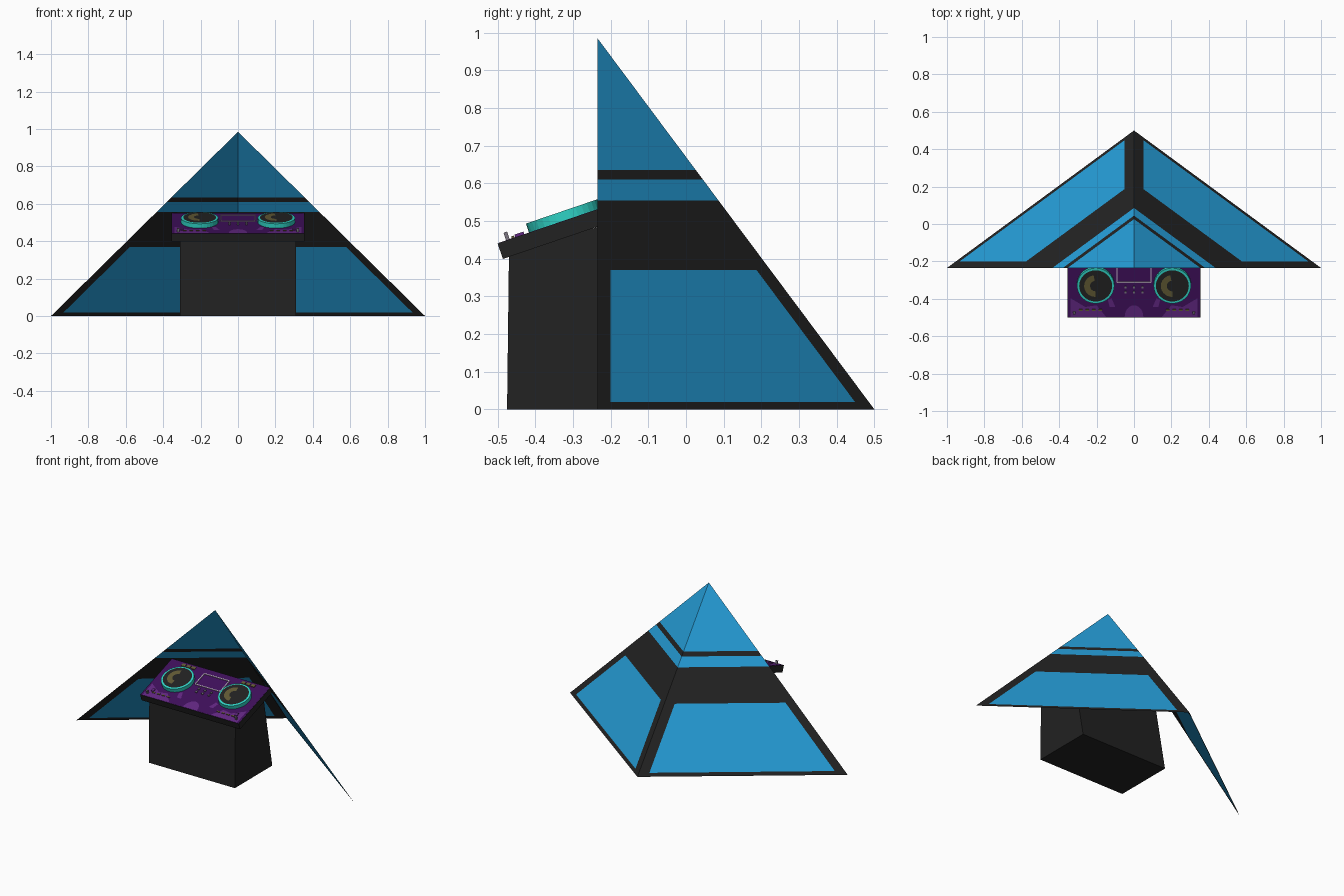
import bpy, bmesh, math
from mathutils import Matrix, Vector

if "Cube" in bpy.data.objects:
    bpy.data.objects.remove(bpy.data.objects["Cube"])


def material(name, r, g, b):
    m = bpy.data.materials.new(name)
    m.use_nodes = True
    m.diffuse_color = (r, g, b, 1)
    m.node_tree.nodes["Principled BSDF"].inputs["Base Color"].default_value = (r, g, b, 1)
    return m


BLACK = material("charcoal", .016, .016, .016)
BLUE = material("panel blue", .018, .33, .67)
PURPLE = material("deep purple", .05, .005, .105)
VIOLET = material("violet", .12, .02, .22)
TURQ = material("turquoise", .03, .66, .57)
OLIVE = material("olive", .12, .1, .035)
PALE = material("pale lilac", .6, .5, .65)
GREY = material("grey", .2, .18, .22)

# Tilted frame of the console: x across, y up the slope, z off the surface
DECK = Matrix.Translation((0, -.5, .44)) @ Matrix.Rotation(math.radians(18.8), 4, 'X')


def finish(name, bm, mats, matrix=None):
    bmesh.ops.recalc_face_normals(bm, faces=bm.faces)
    if matrix:
        bm.transform(matrix)
    mesh = bpy.data.meshes.new(name)
    bm.to_mesh(mesh)
    bm.free()
    for m in mats:
        mesh.materials.append(m)
    ob = bpy.data.objects.new(name, mesh)
    bpy.context.collection.objects.link(ob)
    return ob


def deck_box(name, x, y, z, mat):
    """Box on the console, each argument a (low, high) range."""
    bm = bmesh.new()
    bmesh.ops.create_cube(bm, size=1)
    for v in bm.verts:
        v.co = [r[0] if c < 0 else r[1] for c, r in zip(v.co, (x, y, z))]
    return finish(name, bm, [mat], DECK)


def deck_patch(name, points, mat, z=.002):
    """Thin painted plate on the console."""
    bm = bmesh.new()
    bm.faces.new([bm.verts.new((x, y, z)) for x, y in points])
    return finish(name, bm, [mat], DECK)


# Pyramid canopy: two sloping sheets, open at the front, cut into colour bands
FRONT, TOP = -.235, .985
PANEL_Z, STRIPES = (.02, .37), (.555, .61, .635)
bm = bmesh.new()
apex, back = bm.verts.new((0, FRONT, TOP)), bm.verts.new((0, .5, 0))
left, right = bm.verts.new((1, FRONT, 0)), bm.verts.new((-1, FRONT, 0))
bm.faces.new((apex, left, back))
bm.faces.new((apex, back, right))
cuts = [((0, 0, z), (0, 0, 1)) for z in PANEL_Z + STRIPES]
cuts += [((x, 0, 0), (1, 0, 0)) for x in (-.05, .05)] + [((0, -.2, 0), (0, 1, 0))]
for co, no in cuts:
    bmesh.ops.bisect_plane(bm, geom=bm.verts[:] + bm.edges[:] + bm.faces[:],
                           plane_co=co, plane_no=no)
for f in bm.faces:
    c = f.calc_center_median()
    panel = PANEL_Z[0] < c.z < PANEL_Z[1] and abs(c.x) > .05 and c.y > -.2
    band = STRIPES[0] < c.z < STRIPES[1] or c.z > STRIPES[2]
    f.material_index = int(panel or band)
canopy = finish("pyramid_canopy", bm, [BLACK, BLUE])
# Sheets face outward
if canopy.data.polygons[0].normal.z < 0:
    canopy.data.flip_normals()

# Pedestal: side profile extruded across x
bm = bmesh.new()
profile = [(-.475, 0), (-.09, 0), (-.185, .5), (-.47, .41)]
face = bm.faces.new([bm.verts.new((-.31, y, z)) for y, z in profile])
ext = bmesh.ops.extrude_face_region(bm, geom=[face])
bmesh.ops.translate(bm, vec=(.62, 0, 0),
                    verts=[g for g in ext["geom"] if isinstance(g, bmesh.types.BMVert)])
finish("pedestal", bm, [BLACK])

# Console slab with purple top
deck_box("console_body", (-.355, .355), (0, .345), (-.043, 0), BLACK)
deck_box("console_top", (-.353, .353), (.002, .343), (0, .001), PURPLE)

# Violet shapes on the console top
for i, s in enumerate((-1, 1)):
    deck_patch(f"corner_shape_{i}", [(s * .34, .005), (s * .15, .005), (s * .2, .07),
                                     (s * .26, .06), (s * .34, .11)], VIOLET)
    deck_patch(f"inner_shape_{i}", [(s * .1, .06), (s * .13, .06), (s * .14, .1),
                                    (s * .12, .11)], VIOLET)
deck_patch("front_arch", [(.05 * math.cos(math.pi * i / 10),
                           .005 + .065 * math.sin(math.pi * i / 10)) for i in range(11)], VIOLET)


# Turntables: turquoise drum, dark record, olive sheen
def turntable(name, x):
    place = DECK @ Matrix.Translation((x, .188, 0))
    bm = bmesh.new()
    bmesh.ops.create_cone(bm, cap_ends=True, segments=32, radius1=.1, radius2=.1, depth=.026,
                          matrix=Matrix.Translation((0, 0, .013)))
    finish(name + "_drum", bm, [TURQ], place)
    bm = bmesh.new()
    bmesh.ops.create_circle(bm, cap_ends=True, segments=32, radius=.088,
                            matrix=Matrix.Translation((0, 0, .028)))
    finish(name + "_record", bm, [BLACK], place)
    bm = bmesh.new()
    for i in range(10):
        a, b = (math.radians(100 + 17 * k) for k in (i, i + 1))
        ring = [(.03, a), (.062, a), (.062, b), (.03, b)]
        bm.faces.new([bm.verts.new((r * math.cos(t), r * math.sin(t), .03)) for r, t in ring])
    bmesh.ops.remove_doubles(bm, verts=bm.verts, dist=.0001)
    finish(name + "_sheen", bm, [OLIVE], place)


turntable("right_turntable", -.205)
turntable("left_turntable", .205)

# Screen outline between the turntables
for i, s in enumerate((-.09, .09)):
    deck_box(f"screen_side_{i}", (s - .003, s + .003), (.2, .3), (0, .006), PALE)
for i, y in enumerate((.2, .3)):
    deck_box(f"screen_edge_{i}", (-.09, .09), (y - .003, y + .003), (0, .006), PALE)

# Mixer knobs
for row, y in enumerate((.145, .172)):
    for col, x in enumerate((-.045, 0, .045)):
        deck_box(f"knob_{row}_{col}", (x - .006, x + .006), (y - .006, y + .006), (0, .008), GREY)

# Olive pads at front and back, and slider caps near the front edge
for side, s in enumerate((-1, 1)):
    for i in range(4):
        x = s * (.18 + .035 * i)
        deck_box(f"front_pad_{side}_{i}", (x - .01, x + .01), (.04, .048), (0, .006), OLIVE)
        if i < 3:
            deck_box(f"back_pad_{side}_{i}", (x - .013, x + .013), (.308, .328), (0, .006), OLIVE)
    deck_box(f"slider_{side}", (s * .32 - .006, s * .32 + .006), (.024, .034), (0, .022), GREY)
    deck_box(f"slider_base_{side}", (s * .3 - .008, s * .3 + .008), (.05, .075), (0, .008), VIOLET)
